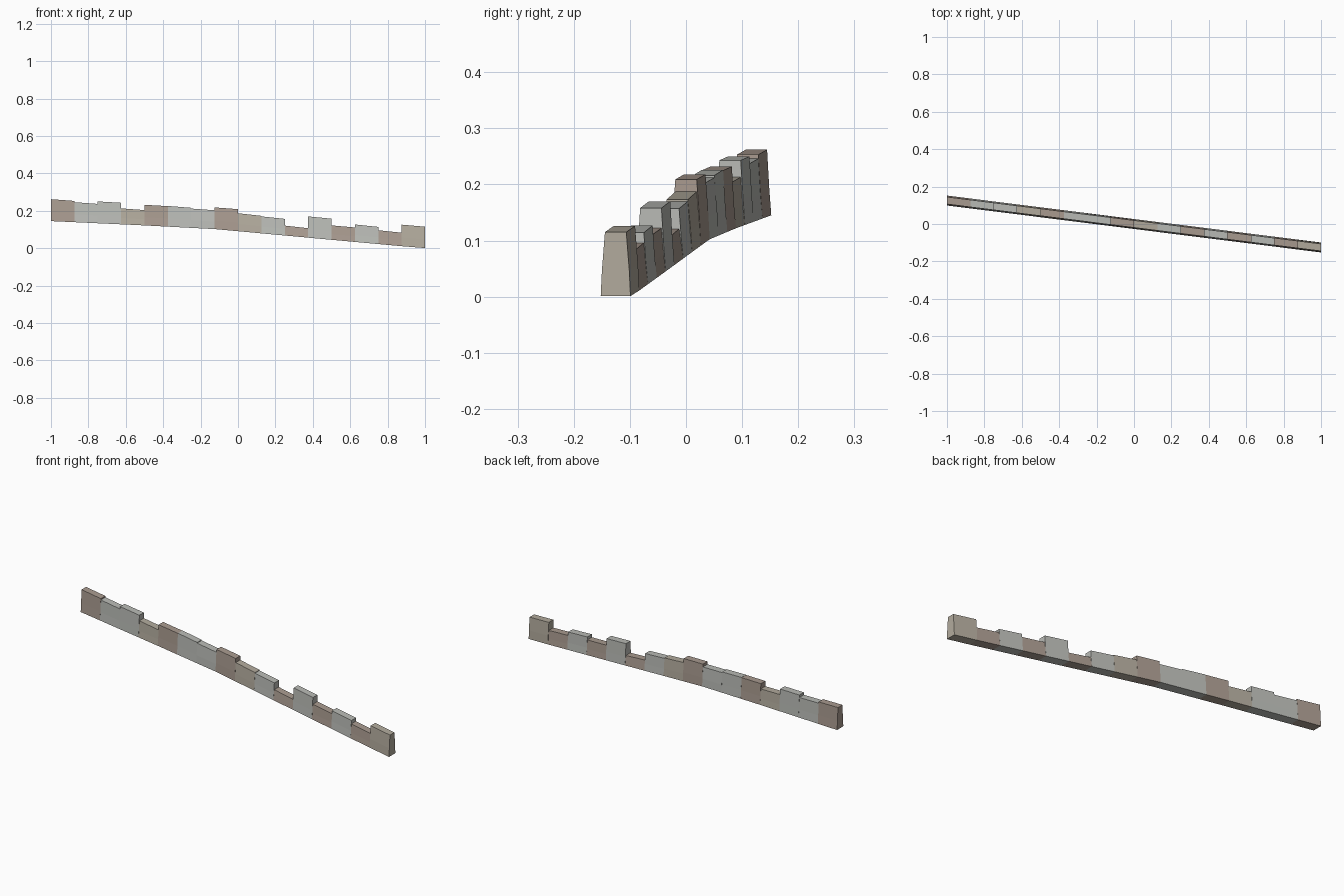
import bpy, bmesh, math, random

if "Cube" in bpy.data.objects:
    bpy.data.objects.remove(bpy.data.objects["Cube"])

random.seed(4)
N = 16
STEP = 2.0 / N

# Ground line (x, z) the wall follows downhill
ground = [(-1, .145), (-.5, .122), (-.12, .102), (.25, .068), (.5, .045), (.875, .011), (1, .001)]
# Top height at the left and right end of each block
tops = [(.262, .253), (.246, .237), (.250, .243), (.213, .204),
        (.232, .225), (.226, .216), (.212, .203), (.218, .209),
        (.187, .173), (.170, .157), (.121, .107), (.170, .158),
        (.122, .111), (.127, .114), (.096, .083), (.126, .115)]
hues = "bggtbggbtgbgbgbt"
colors = {"b": (.40, .33, .28, 1), "g": (.49, .50, .47, 1), "t": (.45, .41, .34, 1)}
mats = {}
for key, name in (("b", "brown_stone"), ("g", "grey_stone"), ("t", "tan_stone")):
    mats[key] = bpy.data.materials.new(name)
    mats[key].diffuse_color = colors[key]


def ground_z(x):
    for (x0, z0), (x1, z1) in zip(ground, ground[1:]):
        if x <= x1:
            return z0 + (z1 - z0) * (x - x0) / (x1 - x0)
    return ground[-1][1]


def block(i):
    """One wall block: tapered cross-section in courses, lofted along the wall."""
    bm = bmesh.new()
    courses = [(0, .0265), (.4, .0235 + random.uniform(-.001, .001)), (1, .019)]
    rings = []
    for end in (0, 1):
        x = -1 + STEP * (i + end)
        z0, z1 = ground_z(x), tops[i][end]
        yc = -.1255 * x
        pts = [(yc - h, z0 + t * (z1 - z0)) for t, h in courses]
        pts += [(yc + h, z0 + t * (z1 - z0)) for t, h in reversed(courses)]
        rings.append([bm.verts.new((x, y, z)) for y, z in pts])
    a, b = rings
    n = len(a)
    for k in range(n):
        m = (k + 1) % n
        bm.faces.new((a[k], a[m], b[m], b[k]))
    # End caps, one quad per course
    for r in rings:
        for k in range(len(courses) - 1):
            bm.faces.new((r[k], r[k + 1], r[n - 2 - k], r[n - 1 - k]))
    bmesh.ops.recalc_face_normals(bm, faces=bm.faces)
    me = bpy.data.meshes.new(f"wall_block_{i + 1}")
    bm.to_mesh(me)
    bm.free()
    me.materials.append(mats[hues[i]])
    bpy.context.collection.objects.link(bpy.data.objects.new(me.name, me))


# Row of stepped blocks
for i in range(N):
    block(i)

for m in bpy.data.materials:
    if m.users and not m.is_grease_pencil:
        m.use_nodes = True
        m.node_tree.nodes["Principled BSDF"].inputs["Base Color"].default_value = m.diffuse_color
